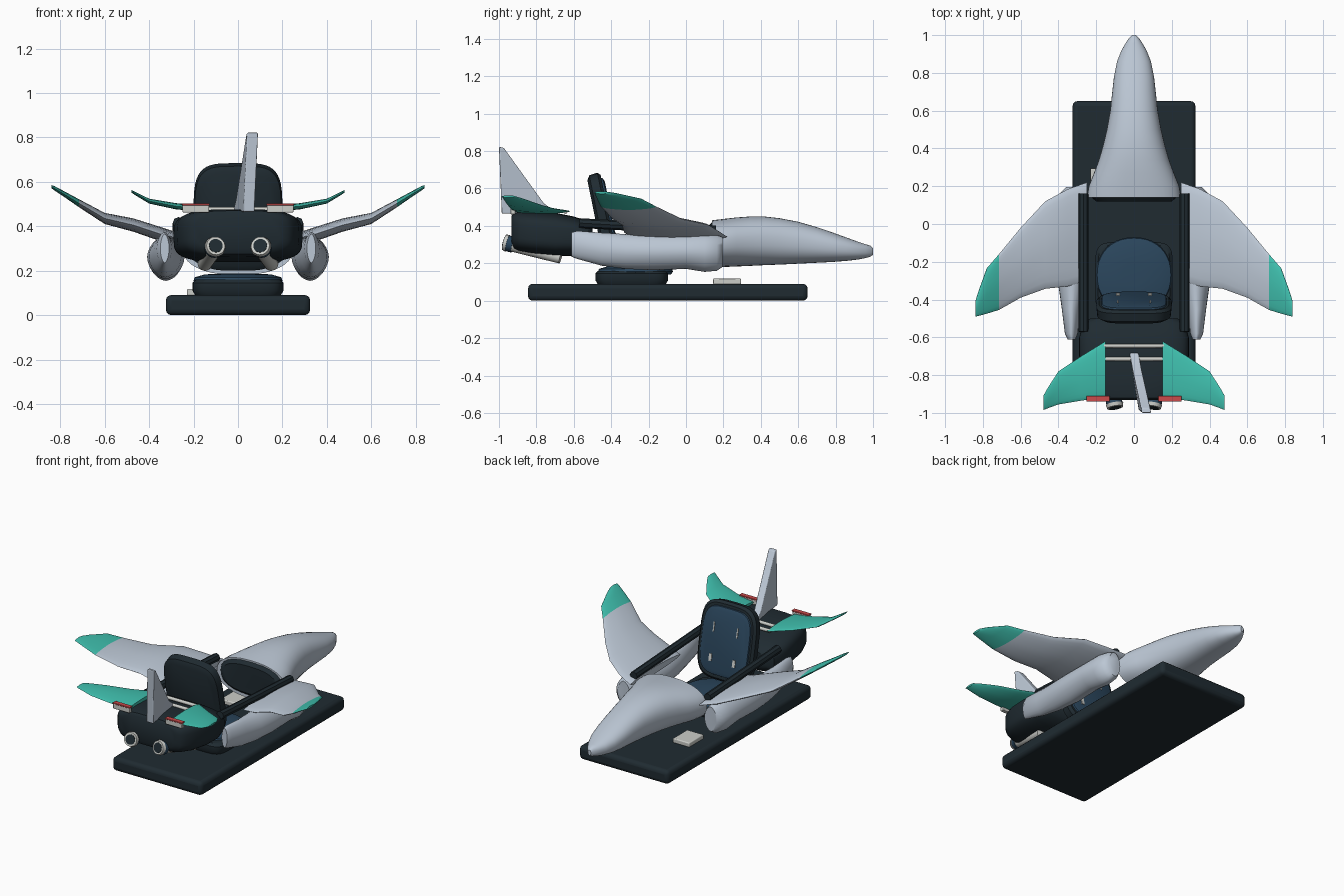
import bpy, bmesh, math
from mathutils import Vector, Matrix

if "Cube" in bpy.data.objects:
    bpy.data.objects.remove(bpy.data.objects["Cube"], do_unlink=True)


def material(name, r, g, b):
    m = bpy.data.materials.new(name)
    m.use_nodes = True
    m.diffuse_color = (r, g, b, 1)
    bsdf = next(n for n in m.node_tree.nodes if n.type == 'BSDF_PRINCIPLED')
    bsdf.inputs["Base Color"].default_value = (r, g, b, 1)
    return m


GREY = material("hull grey", 0.5, 0.57, 0.66)
DARK = material("dark slate", 0.014, 0.024, 0.031)
BLUE = material("seat blue", 0.024, 0.062, 0.11)
TEAL = material("teal", 0.05, 0.52, 0.42)
RED = material("lamp red", 0.6, 0.07, 0.07)
LIGHT = material("light metal", 0.6, 0.61, 0.58)


def finish(name, bm, mats, mirror=False, bevel=0, rule=None, angle=40):
    bmesh.ops.recalc_face_normals(bm, faces=bm.faces)
    for f in bm.faces:
        f.smooth = True
        if rule:
            f.material_index = rule(f.calc_center_median())
    me = bpy.data.meshes.new(name)
    bm.to_mesh(me)
    bm.free()
    for m in mats:
        me.materials.append(m)
    me.set_sharp_from_angle(angle=math.radians(angle))
    ob = bpy.data.objects.new(name, me)
    bpy.context.scene.collection.objects.link(ob)
    if bevel:
        b = ob.modifiers.new("Bevel", 'BEVEL')
        b.width, b.segments = bevel, 3
    if mirror:
        ob.modifiers.new("Mirror", 'MIRROR')
    return ob


def loft(name, axis, stations, mats, power=2.0, n=24, **kw):
    """Superelliptic rings along an axis; station = position, centre a, b, radius a, b."""
    bm = bmesh.new()
    rings = []
    for t, ca, cb, ra, rb in stations:
        ring = []
        for i in range(n):
            u = 2 * math.pi * i / n
            c, s = math.cos(u), math.sin(u)
            a = ca + ra * math.copysign(abs(c) ** (2 / power), c)
            b = cb + rb * math.copysign(abs(s) ** (2 / power), s)
            co = {'x': (t, a, b), 'y': (a, t, b), 'z': (a, b, t)}[axis]
            ring.append(bm.verts.new(co))
        rings.append(ring)
    for r, q in zip(rings, rings[1:]):
        for i in range(n):
            j = (i + 1) % n
            bm.faces.new((r[i], r[j], q[j], q[i]))
    bm.faces.new(rings[0])
    bm.faces.new(rings[-1])
    return finish(name, bm, mats, **kw)


def box(name, centre, size, mat, bevel=0.01, **kw):
    bm = bmesh.new()
    bmesh.ops.create_cube(bm, size=1, matrix=Matrix.Translation(centre) @ Matrix.Diagonal((*size, 1)))
    return finish(name, bm, [mat], bevel=bevel, **kw)


def bar(name, a, b, mat, r1, r2=None, sides=20, **kw):
    """Rod or cone between two points."""
    a, b = Vector(a), Vector(b)
    rot = (b - a).to_track_quat('Z', 'Y').to_matrix().to_4x4()
    bm = bmesh.new()
    bmesh.ops.create_cone(bm, cap_ends=True, segments=sides, radius1=r1, radius2=r2 or r1,
                          depth=(b - a).length, matrix=Matrix.Translation((a + b) / 2) @ rot)
    return finish(name, bm, [mat], **kw)


def wing(name, table, mats, **kw):
    """Station = x, leading y, trailing y, z, half thickness."""
    return loft(name, 'x', [(x, (l + t) / 2, z, (l - t) / 2, h) for x, l, t, z, h in table],
                mats, power=1.7, mirror=True, **kw)


# Base and seat pedestal
box("base", (0, -0.097, 0.045), (0.65, 1.495, 0.09), DARK, 0.025)
box("base_switch", (-0.17, 0.22, 0.103), (0.12, 0.15, 0.03), LIGHT, 0.006)
loft("seat_pedestal", 'z', [(0.085, 0, -0.29, 0.19, 0.18), (0.11, 0, -0.29, 0.205, 0.195),
                            (0.145, 0, -0.29, 0.205, 0.195), (0.16, 0, -0.29, 0.19, 0.18)],
     [DARK], power=6, n=48)
loft("seat_cushion", 'z', [(0.14, 0, -0.27, 0.19, 0.19), (0.155, 0, -0.27, 0.2, 0.2),
                           (0.17, 0, -0.27, 0.195, 0.195), (0.183, 0, -0.27, 0.15, 0.15),
                           (0.188, 0, -0.27, 0.06, 0.06)], [BLUE], power=2.2, n=40)

# Reclined seat back, its pad and harness slots share one tilt
seat_parts = [
    loft("seat_back", 'y', [(-0.04, 0, 0, 0.17, 0.215), (-0.025, 0, 0, 0.195, 0.24),
                            (0.02, 0, 0, 0.2, 0.245), (0.035, 0, 0, 0.185, 0.23)],
         [DARK], power=4, n=48),
    loft("seat_back_pad", 'y', [(0.03, 0, 0, 0.175, 0.215), (0.043, 0, 0, 0.17, 0.21),
                                (0.05, 0, 0, 0.15, 0.19)], [BLUE], power=4, n=48),
    box("harness_upper", (0.085, 0.05, 0.08), (0.008, 0.008, 0.06), LIGHT, 0, mirror=True),
    box("harness_lower", (0.085, 0.05, -0.11), (0.02, 0.008, 0.045), LIGHT, 0, mirror=True)]
for ob in seat_parts:
    ob.location = (0, -0.445, 0.44)
    ob.rotation_euler.x = 0.2

# Nose fuselage: y, half width, bottom, top
nose = [(0.14, 0.25, 0.18, 0.43), (0.2, 0.24, 0.18, 0.437), (0.27, 0.212, 0.183, 0.445),
        (0.34, 0.186, 0.186, 0.45), (0.42, 0.163, 0.19, 0.45), (0.5, 0.144, 0.193, 0.441),
        (0.6, 0.126, 0.198, 0.422), (0.7, 0.115, 0.203, 0.393), (0.78, 0.106, 0.207, 0.366),
        (0.86, 0.09, 0.213, 0.337), (0.92, 0.066, 0.22, 0.315), (0.96, 0.043, 0.228, 0.302),
        (0.985, 0.026, 0.235, 0.294), (1.0, 0.01, 0.245, 0.28)]
loft("nose", 'y', [(y, 0, (b + t) / 2, w, (t - b) / 2) for y, w, b, t in nose],
     [GREY], power=2.3, n=40)
loft("dashboard", 'y', [(0.12, 0, 0.31, 0.2, 0.09), (0.145, 0, 0.31, 0.23, 0.115)], [DARK], power=2.5)

# Side rails between nose and tail
box_rail = bar("cockpit_rail", (0.268, 0.16, 0.375), (0.268, -0.57, 0.415), DARK, 0.026, sides=8, mirror=True)

# Side pods
loft("side_pod", 'y', [(-0.612, 0.33, 0.3, 0.02, 0.065), (-0.58, 0.332, 0.298, 0.034, 0.075),
                       (-0.45, 0.332, 0.275, 0.05, 0.088), (-0.32, 0.328, 0.263, 0.073, 0.093),
                       (-0.18, 0.325, 0.26, 0.084, 0.097), (0, 0.325, 0.262, 0.084, 0.092),
                       (0.1, 0.325, 0.256, 0.08, 0.102), (0.165, 0.322, 0.255, 0.068, 0.095),
                       (0.195, 0.315, 0.26, 0.045, 0.08)], [GREY], power=1.8, mirror=True, angle=50)

# Main wings with teal tips
wing("main_wing", [(0.25, 0.22, -0.3, 0.342, 0.022), (0.35, 0.185, -0.33, 0.365, 0.032),
                   (0.47, 0.12, -0.343, 0.405, 0.03), (0.6, -0.02, -0.39, 0.435, 0.025),
                   (0.715, -0.16, -0.455, 0.503, 0.018), (0.78, -0.235, -0.475, 0.543, 0.013),
                   (0.825, -0.36, -0.487, 0.57, 0.01), (0.84, -0.41, -0.49, 0.578, 0.007)],
     [GREY, TEAL], rule=lambda c: int(c.x > 0.715))

# Tail body: y, half width, bottom, top
tail = [(-0.5, 0.23, 0.29, 0.4), (-0.525, 0.27, 0.26, 0.425), (-0.6, 0.29, 0.24, 0.45),
        (-0.7, 0.29, 0.238, 0.47), (-0.82, 0.275, 0.25, 0.476), (-0.89, 0.25, 0.262, 0.476),
        (-0.92, 0.225, 0.275, 0.47), (-0.932, 0.19, 0.3, 0.455)]
loft("tail_body", 'y', [(y, 0, (b + t) / 2, w, (t - b) / 2) for y, w, b, t in tail],
     [DARK], power=3.6, n=48)

# Tail wings, cross rods and lamps
wing("tail_wing", [(0.15, -0.62, -0.92, 0.478, 0.014), (0.28, -0.7, -0.935, 0.49, 0.014),
                   (0.4, -0.78, -0.955, 0.513, 0.011), (0.455, -0.865, -0.975, 0.543, 0.008),
                   (0.48, -0.91, -0.985, 0.557, 0.006)], [TEAL])
for i, y in enumerate((-0.645, -0.715)):
    bar(f"tail_rod_{i + 1}", (-0.16, y, 0.475), (0.16, y, 0.475), LIGHT, 0.011, sides=12)
box("lamp_block", (0.19, -0.925, 0.478), (0.12, 0.026, 0.032), LIGHT, 0.004, mirror=True)
box("lamp_strip", (0.19, -0.925, 0.498), (0.124, 0.03, 0.009), RED, 0.003, mirror=True)

# Leaning, slightly turned tail fin made from three plan sections
bm = bmesh.new()
fin = [[(0, -0.68, 0.465), (0.05, -0.985, 0.465)], [(0.014, -0.76, 0.52), (0.052, -0.987, 0.52)],
       [(0.062, -0.975, 0.818), (0.066, -1.0, 0.822)]]
rings = []
for front, back in fin:
    rings.append([bm.verts.new((x + d, y, z)) for x, y, z, d in
                  ((*front, -0.024), (*front, 0.024), (*back, 0.025), (*back, -0.025))])
for r, q in zip(rings, rings[1:]):
    for i in range(4):
        j = (i + 1) % 4
        bm.faces.new((r[i], r[j], q[j], q[i]))
bm.faces.new(rings[0])
bm.faces.new(rings[-1])
finish("tail_fin", bm, [GREY], bevel=0.006)

# Thrusters: tapered tube, blue collar, light nozzle, dark outlet
start, end = Vector((0.15, -0.67, 0.23)), Vector((0.1, -0.972, 0.312))
for name, a, b, r1, r2, mat in (("thruster_tube", 0, 0.86, 0.032, 0.038, LIGHT),
                                ("thruster_collar", 0.84, 0.94, 0.043, 0.043, BLUE),
                                ("thruster_nozzle", 0.94, 1, 0.047, 0.042, LIGHT),
                                ("thruster_outlet", 0.99, 1.01, 0.031, 0.031, DARK)):
    bar(name, start.lerp(end, a), start.lerp(end, b), mat, r1, r2, mirror=True)
